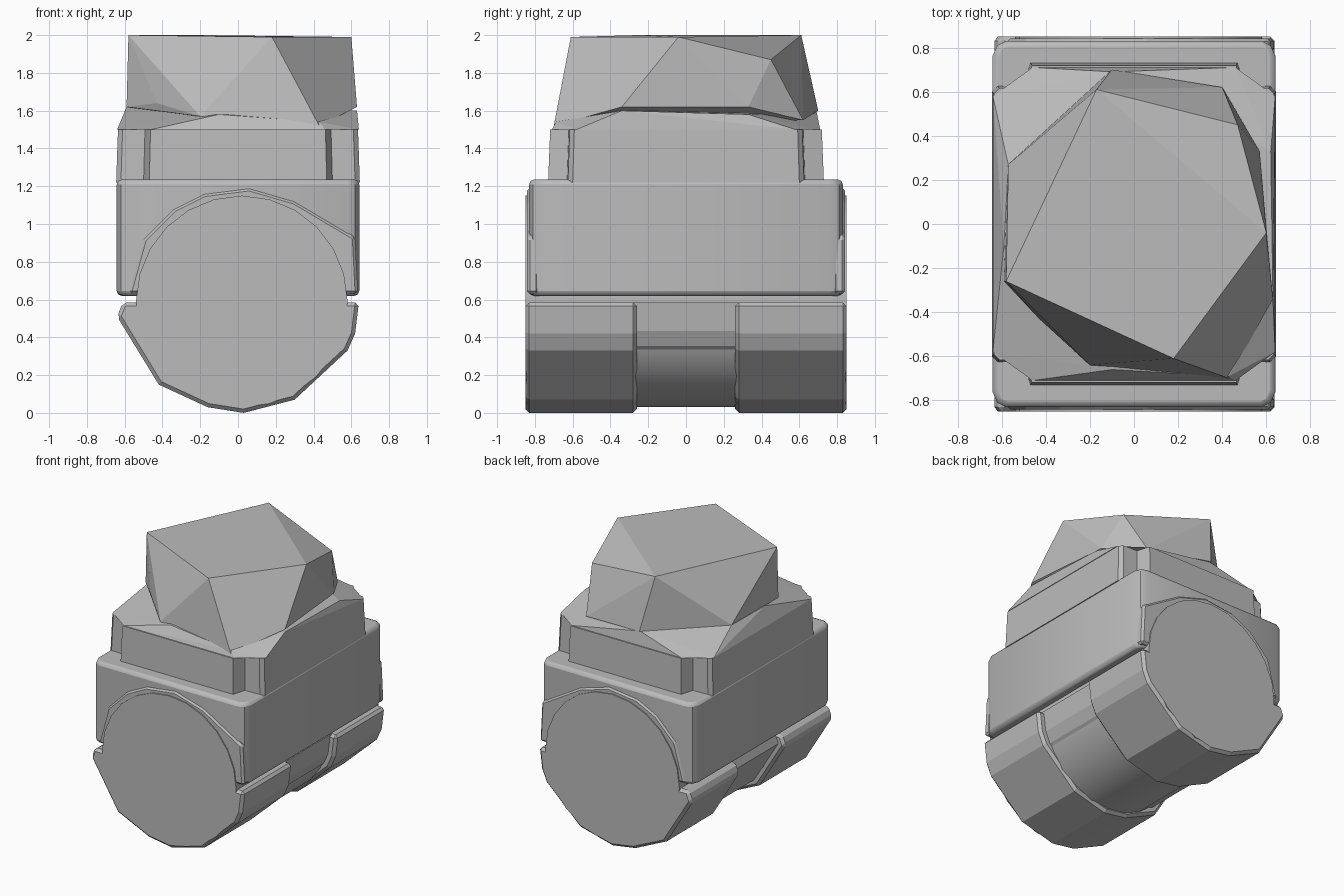
import bpy, bmesh, math
from mathutils import Vector

cube = bpy.data.objects.get("Cube")
if cube:
    bpy.data.objects.remove(cube, do_unlink=True)

grey = bpy.data.materials.new("light_grey")
grey.use_nodes = True
grey.diffuse_color = (0.5, 0.5, 0.5, 1)
grey.node_tree.nodes["Principled BSDF"].inputs["Base Color"].default_value = grey.diffuse_color


def finish(name, bm, bevel=0, segments=1, smooth=False):
    bmesh.ops.recalc_face_normals(bm, faces=bm.faces)
    mesh = bpy.data.meshes.new(name)
    bm.to_mesh(mesh)
    bm.free()
    mesh.materials.append(grey)
    obj = bpy.data.objects.new(name, mesh)
    bpy.context.collection.objects.link(obj)
    if bevel:
        mod = obj.modifiers.new("Bevel", 'BEVEL')
        mod.width, mod.segments = bevel, segments
        mod.limit_method, mod.angle_limit = 'ANGLE', math.radians(50)
    if smooth:
        bpy.ops.object.select_all(action='DESELECT')
        obj.select_set(True)
        bpy.context.view_layer.objects.active = obj
        bpy.ops.object.shade_smooth_by_angle(angle=math.radians(35))
    return obj


def prism(name, outline, axis, low, high, taper=1, **kw):
    """Extrude a 2D outline along y or z."""
    bm = bmesh.new()

    def ring(d, s):
        return [bm.verts.new((a, d, b) if axis == 'y' else (a * s, b * s, d)) for a, b in outline]
    lo, hi = ring(low, 1), ring(high, taper)
    bm.faces.new(lo)
    bm.faces.new(hi)
    n = len(outline)
    for i in range(n):
        j = (i + 1) % n
        bm.faces.new((lo[i], lo[j], hi[j], hi[i]))
    return finish(name, bm, **kw)


def hull(name, points):
    bm = bmesh.new()
    verts = [bm.verts.new(p) for p in points]
    res = bmesh.ops.convex_hull(bm, input=verts)
    junk = [v for v in res["geom_interior"] + res["geom_unused"] if isinstance(v, bmesh.types.BMVert)]
    bmesh.ops.delete(bm, geom=list(set(junk)), context='VERTS')
    return finish(name, bm)


def four_way(quarter):
    """Mirror a quarter outline into all four corners, in ring order."""
    back = quarter + [(-x, y) for x, y in reversed(quarter)]
    return back + [(-x, -y) for x, y in back]


# Main housing and the notched collar above it
prism("housing", four_way([(.642, .76), (.62, .81), (.58, .83)]), 'z', .62, 1.235,
      bevel=.025, segments=2, smooth=True)
collar_outline = four_way([(.645, .6), (.62, .625), (.5, .63), (.47, .73)])
prism("collar", collar_outline, 'z', 1.22, 1.5, taper=.985)

# Sloping shoulder between the collar and the crown
hull("shoulder", [(x, y, 1.5) for x, y in four_way([(.64, .58), (.46, .71)])]
     + [(.63, -.34, 1.6), (.62, .33, 1.58), (-.1, .69, 1.6), (-.57, .27, 1.61),
        (-.1, -.66, 1.58), (-.59, -.1, 1.62), (.43, -.69, 1.54)])

# Faceted crown with a flat sloping top
hull("crown", [(-.17, .61, 2), (.47, .45, 1.87), (.6, -.04, 1.99), (.18, -.61, 1.99), (-.58, -.26, 2),
               (-.1, .7, 1.6), (-.57, .27, 1.61), (.57, .33, 1.62), (.63, -.34, 1.62), (.43, -.7, 1.52),
               (-.43, -.43, 1.64), (-.59, -.26, 1.62), (-.2, -.64, 1.57), (.4, .62, 1.55)])

# Round barrel running front to back, showing as a disc at each end
disc = [(.02 + .56 * math.cos(t), .59 + .56 * math.sin(t))
        for t in (math.tau * i / 24 for i in range(24))]
prism("barrel", disc, 'y', -.85, .85, smooth=True)

# Raised collar around the upper half of each disc
arch = [(-.58, .63), (-.5, .92), (-.34, 1.08), (-.18, 1.16), (.06, 1.19), (.3, 1.12), (.62, .93), (.635, .63)]
# Lower cradle shells, with a slimmer one between them
shell = [(-.64, .51), (-.42, .15), (-.16, .03), (.03, 0), (.3, .07), (.58, .33), (.62, .42), (.64, .585), (-.61, .585)]
for side, word in ((-1, "front"), (1, "back")):
    near, far = sorted((side * .78, side * .842))
    prism(word + "_arch", arch, 'y', near, far, bevel=.015)
    near, far = sorted((side * .26, side * .85))
    prism(word + "_cradle", shell, 'y', near, far, bevel=.02)
slim = [(x * .92, .585 + (z - .585) * .91) for x, z in shell]
prism("middle_cradle", slim, 'y', -.3, .3)
prism("seam_core", four_way([(.53, .8)]), 'z', .57, .64)
